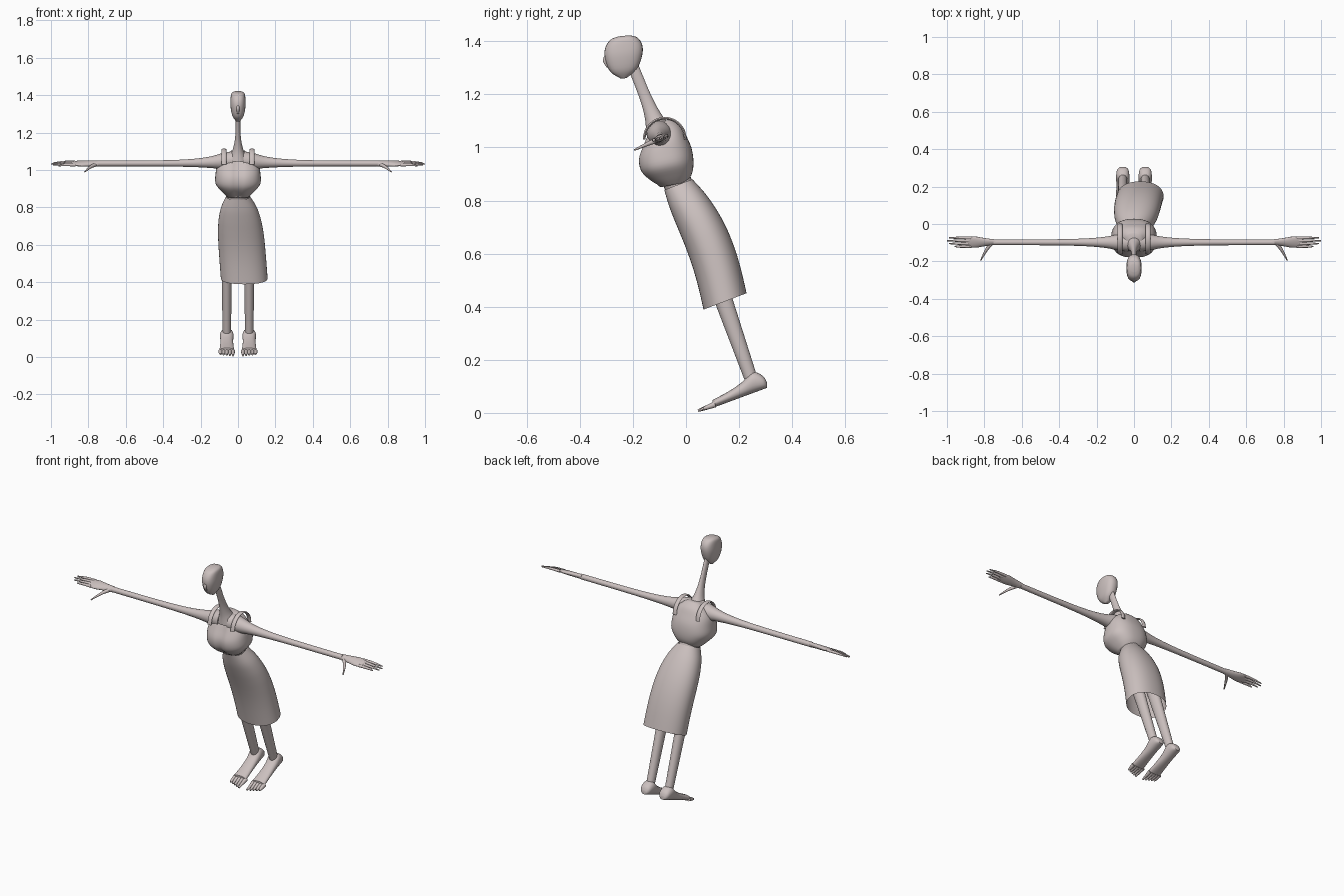
import bpy, bmesh
from math import sin, cos, pi, exp, copysign, radians
from mathutils import Vector

cube = bpy.data.objects.get("Cube")
if cube:
    bpy.data.objects.remove(cube, do_unlink=True)

colour = (0.6, 0.53, 0.52, 1)
clay = bpy.data.materials.new("warm_grey_clay")
clay.use_nodes = True
clay.diffuse_color = colour
clay.node_tree.nodes["Principled BSDF"].inputs["Base Color"].default_value = colour


def spline(before, start, end, after, t):
    """Smooth curve from start to end, with the neighbours setting the slope."""
    slope_in, slope_out = (end - before) / 2, (after - start) / 2
    blend = t * t * (3 - 2 * t)
    return (start.lerp(end, blend)
            + slope_in * (t * (1 - t) ** 2)
            - slope_out * (t * t * (1 - t)))


def superellipse(ring, angle, power):
    """Point on a rounded cross-section given as centre and two half axes."""
    centre, across, deep = ring
    c, s = cos(angle), sin(angle)
    return (centre + across * copysign(abs(c) ** (2 / power), c)
            + deep * copysign(abs(s) ** (2 / power), s))


def loft(name, rings, sides=24, steps=4, power=2, caps=True, shape=None):
    """Skin a smooth tube through a list of rings."""
    rings = [[Vector(part) for part in ring] for ring in rings]
    padded = [rings[0]] + rings + [rings[-1]]
    fine = []
    for four in zip(padded, padded[1:], padded[2:], padded[3:]):
        for step in range(steps):
            fine.append([spline(*parts, step / steps) for parts in zip(*four)])
    fine.append(rings[-1])
    bm = bmesh.new()
    loops = []
    for ring in fine:
        points = [superellipse(ring, 2 * pi * k / sides, power) for k in range(sides)]
        loops.append([bm.verts.new(shape(p) if shape else p) for p in points])
    for lower, upper in zip(loops, loops[1:]):
        for k in range(sides):
            bm.faces.new((lower[k - 1], lower[k], upper[k], upper[k - 1]))
    if caps:
        bm.faces.new(loops[0])
        bm.faces.new(loops[-1])
    bmesh.ops.recalc_face_normals(bm, faces=bm.faces)
    mesh = bpy.data.meshes.new(name)
    bm.to_mesh(mesh)
    bm.free()
    mesh.materials.append(clay)
    part = bpy.data.objects.new(name, mesh)
    bpy.context.collection.objects.link(part)
    bpy.ops.object.select_all(action="DESELECT")
    part.select_set(True)
    bpy.context.view_layer.objects.active = part
    bpy.ops.object.shade_smooth_by_angle(angle=radians(50))


def digit(name, points, radii):
    """Tapered finger, toe or nose along a path."""
    points = [Vector(point) for point in points]
    along = (points[-1] - points[0]).normalized()
    side = along.cross(Vector((0, 0, 1))).normalized()
    up = side.cross(along)
    rings = [(point, side * r, up * r) for point, r in zip(points, radii)]
    loft(name, rings, sides=10)


def level(x, y, z, half_width, half_depth, tilt=0):
    """Ring around the upright body, its back raised by the tilt."""
    return (x, y, z), (half_width, 0, 0), (0, half_depth, half_depth * tilt)


def spine(height):
    """Forward lean of the whole body."""
    return 0.315 - 0.4 * height


def samples(count):
    return [i / count for i in range(count + 1)]


# Head and nose
head_profile = ((1.26, .01, .01), (1.29, .03, .05), (1.34, .04, .07),
                (1.38, .04, .07), (1.41, .035, .05), (1.42, .02, .02))
loft("head", [level(0, -.235, z, wide, deep, tilt=.1)
              for z, wide, deep in head_profile], power=2.5)
digit("nose", [(0, -.29, 1.36), (0, -.305, 1.33), (0, -.295, 1.3)], (.004, .009, .004))

# Neck flaring into the shoulders
neck = []
for t in samples(6):
    z, flare = 1.06 + t / 4, (1 - t) ** 4
    neck.append(level(0, spine(z) + .008, z, .012 + .04 * flare, .02 + .03 * flare, tilt=.3))
loft("neck", neck)


# Blouse with a shallow groove down the front
def groove(point):
    if point.y < -.11:
        point.y += .014 * exp(-(point.x / .02) ** 2)
    return point


blouse_profile = ((.86, .06, .05), (.89, .09, .08), (.93, .12, .1), (.98, .12, .1),
                  (1.03, .11, .08), (1.07, .08, .06), (1.1, .04, .03))
loft("blouse", [level(0, max(spine(z) - .015, -.08), z, wide, deep, tilt=.2)
                for z, wide, deep in blouse_profile],
     sides=40, power=2.4, shape=groove)

# Waist, and the open skirt narrowing towards it
loft("waist", [level(0, spine(z), z, .056, .05, tilt=.4) for z in (.83, .87, .9)])
skirt = []
for t in samples(8):
    z, narrow = .42 + .44 * t, t ** 5
    skirt.append(level((1 - t) / 30, spine(z) + sin(pi * t) / 40, z,
                       .125 - .063 * narrow, .081 - .028 * narrow, tilt=.38))
loft("skirt", skirt, sides=40, power=2.2, caps=False)


def sole(y):
    """Height of the slanted sole."""
    return .37 * (y - .05)


palm_profile = ((.74, .014, .014), (.8, .022, .014), (.85, .03, .012), (.9, .025, .005))
foot_profile = ((.305, .02, .015), (.29, .05, .03), (.25, .08, .036),
                (.21, .056, .034), (.16, .04, .036), (.1, .03, .04))

for side, s in (("left", 1), ("right", -1)):
    # Strap arching over the shoulder
    strap = []
    for t in samples(8):
        c, up = cos(pi * t), sin(pi * t)
        strap.append(((s * .075, -.08 - .078 * c, 1.03 + .08 * up),
                      (.013, 0, 0), (0, -.005 * c, .005 * up)))
    loft(side + "_strap", strap, sides=12, steps=2)

    # Arm thinning out from the shoulder
    arm = []
    for t in samples(14):
        x = .03 + .72 * t
        swell = exp(-max(0, x - .06) / .11)
        r = .015 + .035 * swell
        arm.append(((s * x, -.098, 1.035 + .015 * swell), (0, r, 0), (0, 0, r)))
    loft(side + "_arm", arm, steps=2)

    # Palm tilted forward and down, fingers and thumb
    loft(side + "_palm", [((s * x, -.097, 1.035), (0, wide, wide / 3), (0, 0, thick))
                          for x, wide, thick in palm_profile])
    for i in range(4):
        spread = (i - 1.5) / 65
        y, z = spread - .097, 1.035 + spread / 3
        tip = 1 - (i - 2) ** 2 / 100
        digit(f"{side}_finger_{i + 1}",
              [(s * .87, y, z), (s * .93, y, z), (s * tip, y, z - .005)],
              (.008, .007, .003))
    digit(side + "_thumb",
          [(s * .76, -.1, 1.03), (s * .79, -.14, 1.015), (s * .82, -.195, .99)],
          (.011, .008, .003))

    # Leg following the lean of the body
    hip = s * .06
    leg = []
    for t in samples(4):
        z = .11 + t / 2
        leg.append(level(hip, .29 - .35 * z, z, .022 + .008 * t, .023 + .015 * t, tilt=.3))
    loft(side + "_leg", leg)

    # Foot pointing down to the toes
    loft(side + "_foot", [level(hip, y, sole(y) + tall / 2, wide, 0)[:2] + ((0, 0, tall / 2),)
                          for y, tall, wide in foot_profile], power=2.3)
    for i in range(5):
        x = hip + s * (i - 2) / 60
        path = [(x, y, sole(y) + .01) for y in (.11, .08, .045 + i / 200)]
        digit(f"{side}_toe_{i + 1}", path, (.012, .009, .005))
